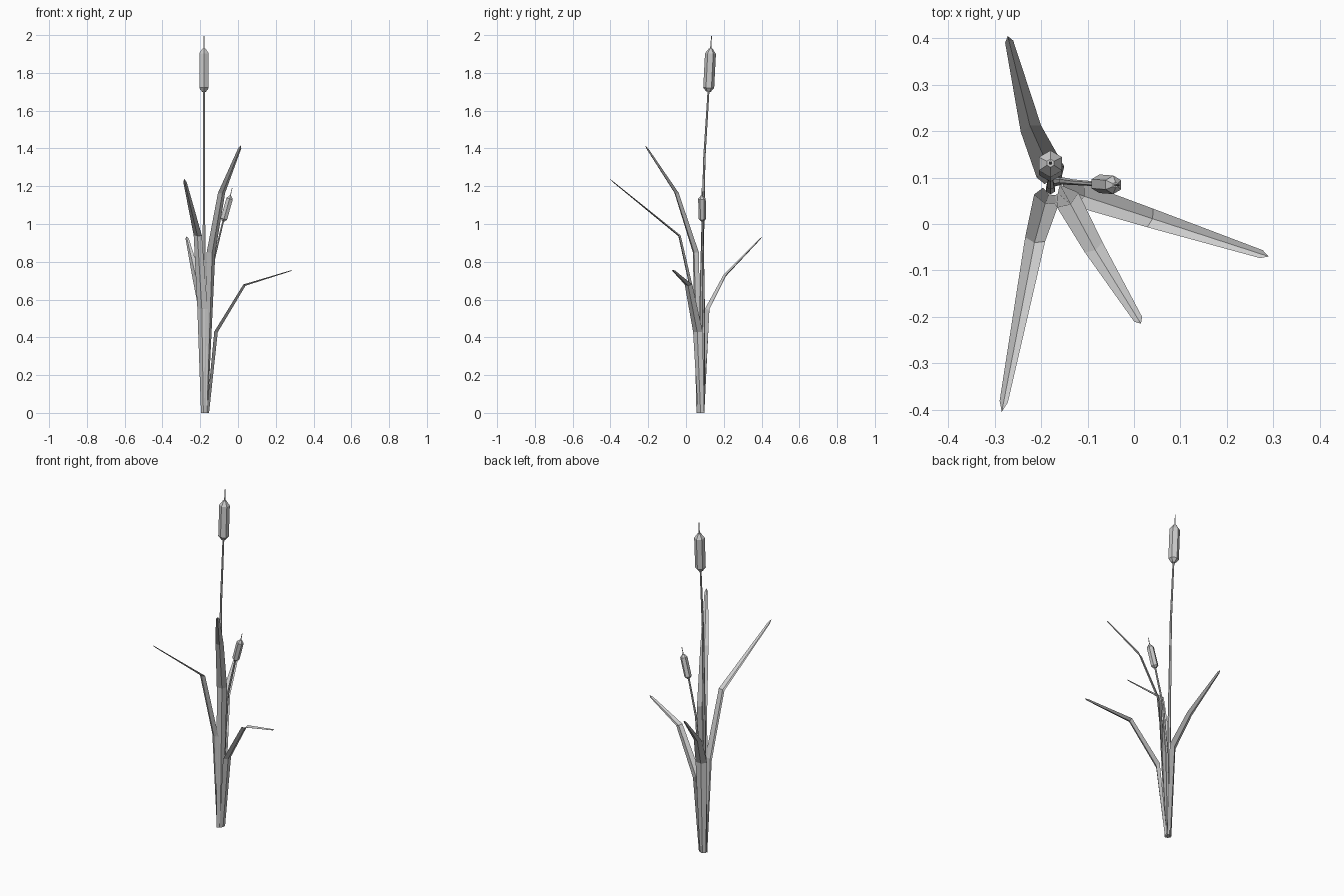
import bpy
from mathutils import Vector

if "Cube" in bpy.data.objects:
    bpy.data.objects.remove(bpy.data.objects["Cube"])


def make_object(name, verts, faces):
    mesh = bpy.data.meshes.new(name)
    mesh.from_pydata(verts, [], faces)
    mesh.update()
    obj = bpy.data.objects.new(name, mesh)
    bpy.context.collection.objects.link(obj)
    return obj


def tangent(pts, i):
    return (pts[min(i + 1, len(pts) - 1)] - pts[max(i - 1, 0)]).normalized()


def tube(name, path, radii, sides=6):
    """Low-poly capped tube swept along a path; corners point along y."""
    from math import cos, sin, pi
    pts = [Vector(p) for p in path]
    verts, faces = [], []
    for i, (p, r) in enumerate(zip(pts, radii)):
        t = tangent(pts, i)
        u = Vector((0, 1, 0))
        u = (u - t * u.dot(t)).normalized()
        v = t.cross(u)
        for k in range(sides):
            a = 2 * pi * k / sides
            verts.append(p + (u * cos(a) + v * sin(a)) * r)
    for i in range(len(pts) - 1):
        for k in range(sides):
            n = (k + 1) % sides
            a, b = i * sides, (i + 1) * sides
            faces.append((a + k, a + n, b + n, b + k))
    faces.append(tuple(reversed(range(sides))))
    faces.append(tuple(range(len(verts) - sides, len(verts))))
    return make_object(name, verts, faces)


def seed_head(name, bottom, top, radius):
    """Hexagonal cattail head with short chamfered ends."""
    a, b = Vector(bottom), Vector(top)
    steps = [(0, .4), (.09, 1), (.88, 1), (1, .3)]
    return tube(name, [a.lerp(b, f) for f, _ in steps],
                [radius * s for _, s in steps])


def leaf(name, path, widths, fold=.2):
    """Folded blade: V-section rings that close to a point at the tip."""
    pts = [Vector(p) for p in path]
    # narrow ring just before the tip
    pts.insert(-1, pts[-2].lerp(pts[-1], .94))
    verts, faces = [], []
    for i, w in enumerate(widths):
        t = tangent(pts, i)
        flat = Vector((t.x, t.y, 0)).normalized()
        side = Vector((-flat.y, flat.x, 0))
        out = t.cross(side)
        if out.dot(flat) < 0:
            out = -out
        verts += [pts[i] + side * w / 2, pts[i] + out * w * fold,
                  pts[i] - side * w / 2]
    for i in range(len(widths) - 1):
        for k in (0, 1):
            a = i * 3 + k
            faces.append((a, a + 1, a + 4, a + 3))
    verts.append(pts[-1])
    n = len(verts) - 1
    faces += [(n - 3, n - 2, n), (n - 2, n - 1, n)]
    return make_object(name, verts, faces)


# Tall stem, head and spike
tube("tall_stem", [(-.18, .075, 0), (-.18, .083, .7), (-.18, .097, 1.35),
                   (-.18, .12, 1.72)], [.011, .009, .006, .005])
seed_head("tall_head", (-.18, .119, 1.70), (-.18, .131, 1.93), .029)
tube("tall_spike", [(-.18, .13, 1.91), (-.18, .135, 1.995)], [.004, .002])

# Short stem, head and spike
tube("short_stem", [(-.17, .09, 0), (-.155, .093, .5), (-.13, .09, .8),
                    (-.075, .086, 1.03)], [.009, .008, .006, .005])
seed_head("short_head", (-.078, .087, 1.015), (-.04, .084, 1.15), .02)
tube("short_spike", [(-.043, .084, 1.14), (-.031, .084, 1.19)], [.003, .0015])

# Four bent leaves around the stems
leaf("front_leaf", [(-.18, .07, 0), (-.188, .055, .55), (-.213, -.033, .94),
                    (-.285, -.405, 1.24)], [.036, .057, .044, .018])
leaf("front_right_leaf", [(-.17, .07, 0), (-.143, .052, .85), (-.087, -.05, 1.165),
                          (.015, -.215, 1.415)], [.036, .056, .044, .02])
leaf("right_leaf", [(-.16, .08, 0), (-.117, .063, .43), (.035, .013, .68),
                    (.29, -.07, .757)], [.036, .054, .042, .018])
leaf("back_leaf", [(-.175, .09, 0), (-.18, .112, .55), (-.222, .205, .73),
                   (-.272, .405, .935)], [.036, .064, .046, .018])
